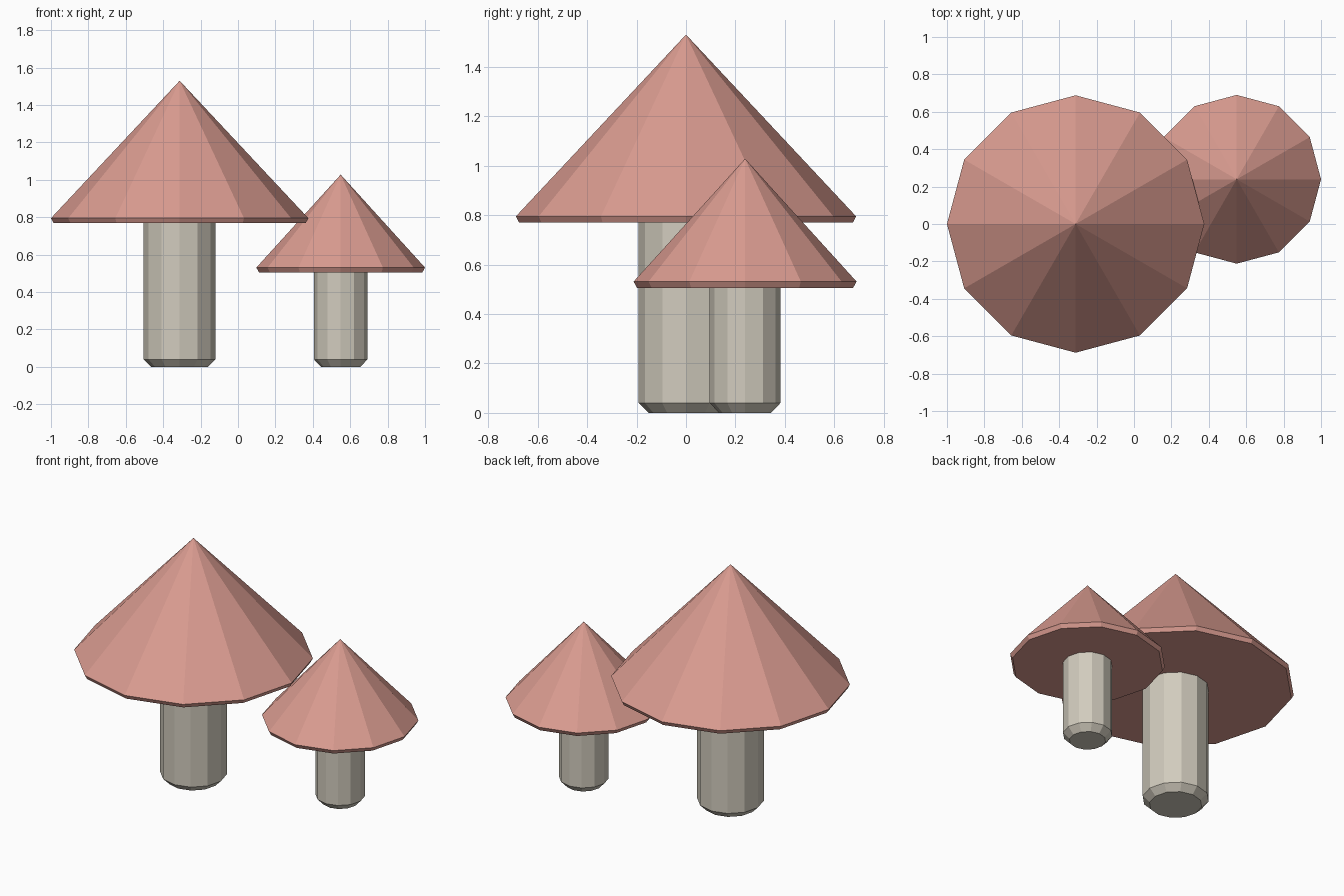
import bpy, bmesh
from math import cos, sin, tau

if "Cube" in bpy.data.objects:
    bpy.data.objects.remove(bpy.data.objects["Cube"])

SIDES = 12


def material(name, color):
    mat = bpy.data.materials.new(name)
    mat.diffuse_color = color
    mat.use_nodes = True
    mat.node_tree.nodes["Principled BSDF"].inputs["Base Color"].default_value = mat.diffuse_color
    return mat


def lathe(name, profile, location, mat):
    """Revolve (radius, z) points; zero radius gives a tip, open ends get a flat cap."""
    bm = bmesh.new()
    rings = []
    for r, z in profile:
        n = SIDES if r > 0 else 1
        rings.append([bm.verts.new((r * cos(tau * i / SIDES), r * sin(tau * i / SIDES), z))
                      for i in range(n)])
    for low, high in zip(rings, rings[1:]):
        for i in range(SIDES):
            j = (i + 1) % SIDES
            top = [high[0]] if len(high) == 1 else [high[j], high[i]]
            bm.faces.new([low[i], low[j]] + top)
    for ring in (rings[0], rings[-1]):
        if len(ring) > 1:
            bm.faces.new(ring)
    bmesh.ops.recalc_face_normals(bm, faces=bm.faces[:])
    mesh = bpy.data.meshes.new(name)
    bm.to_mesh(mesh)
    bm.free()
    mesh.materials.append(mat)
    obj = bpy.data.objects.new(name, mesh)
    obj.location = location
    bpy.context.collection.objects.link(obj)


cap_mat = material("cap_red", (0.70, 0.33, 0.28, 1))
stem_mat = material("stem_cream", (0.64, 0.60, 0.51, 1))


def mushroom(prefix, x, y, stem_r, foot_r, cap_r, under_r, under_z, rim_z, tip_z):
    # Stem with a chamfered foot, ending just inside the cap
    lathe(prefix + "_stem", [(foot_r, 0), (stem_r, 0.04), (stem_r, under_z + 0.01)],
          (x, y, 0), stem_mat)
    # Conical cap with a thin bevelled rim and flat underside
    lathe(prefix + "_cap", [(under_r, under_z), (cap_r, rim_z), (0, tip_z)],
          (x, y, 0), cap_mat)


mushroom("large_mushroom", -0.312, 0, 0.192, 0.152, 0.688, 0.675, 0.77, 0.795, 1.53)
mushroom("small_mushroom", 0.549, 0.239, 0.143, 0.105, 0.451, 0.437, 0.506, 0.531, 1.028)
